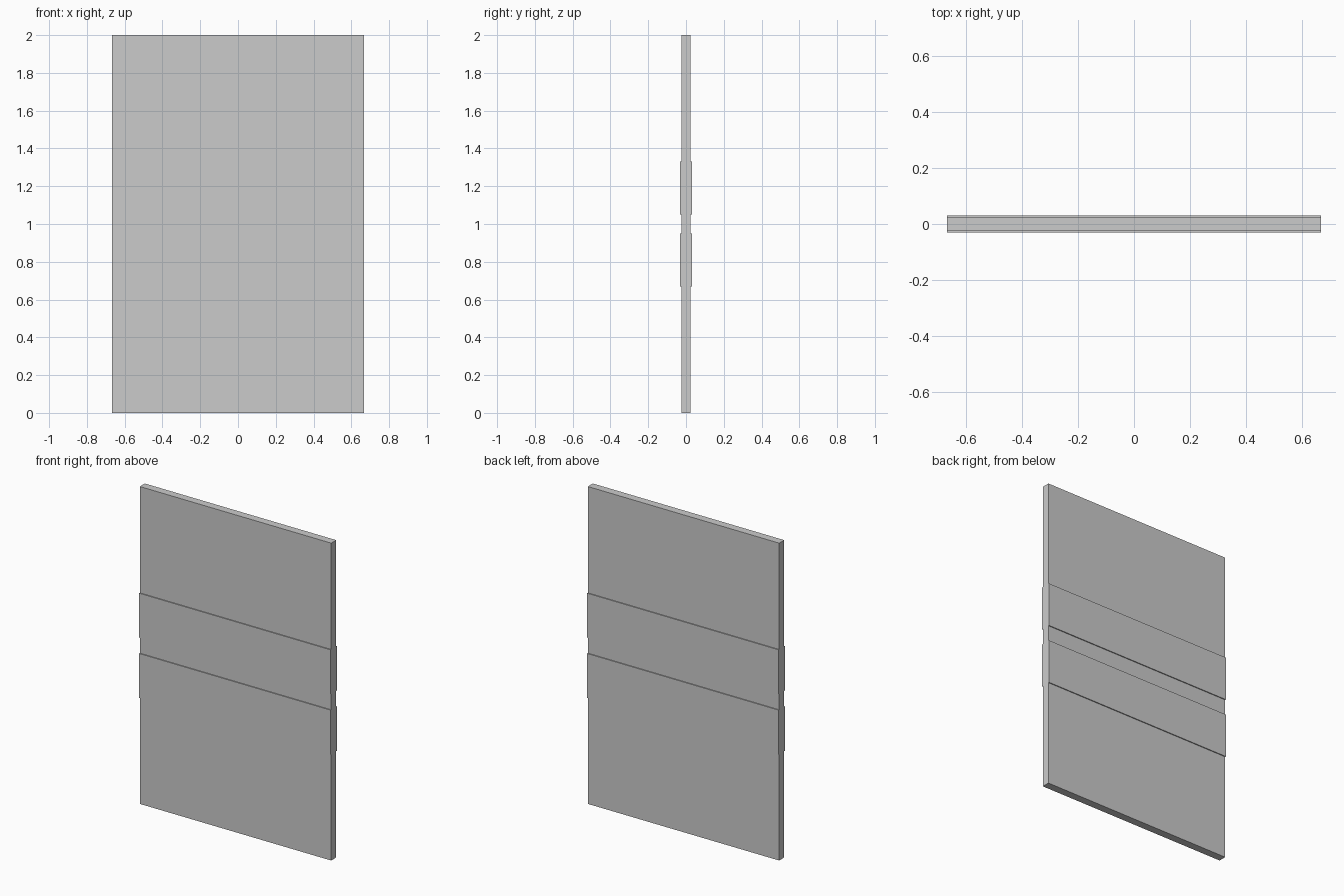
import bpy
import bmesh

if "Cube" in bpy.data.objects:
    bpy.data.objects.remove(bpy.data.objects["Cube"])

HALF_W = 0.667    # half width of the panel
CORE = 0.025      # half thickness of the plain panel
BAND = 0.031      # half thickness at the raised bands

# Side profile of the back half: (y, z), bottom to top, with two raised bands
half = [(CORE, 0.0)]
for z0, z1 in ((0.67, 0.95), (1.05, 1.33)):
    half += [(CORE, z0), (BAND, z0), (BAND, z1), (CORE, z1)]
half.append((CORE, 2.0))

# Mirror to the front half to close the outline
profile = half + [(-y, z) for y, z in reversed(half)]

# Panel: outline swept across the width
bm = bmesh.new()
face = bm.faces.new([bm.verts.new((-HALF_W, y, z)) for y, z in profile])
swept = bmesh.ops.extrude_face_region(bm, geom=[face], use_keep_orig=True)
verts = [g for g in swept["geom"] if isinstance(g, bmesh.types.BMVert)]
bmesh.ops.translate(bm, verts=verts, vec=(2 * HALF_W, 0, 0))
bmesh.ops.recalc_face_normals(bm, faces=bm.faces)

mesh = bpy.data.meshes.new("banded_panel")
bm.to_mesh(mesh)
bm.free()
bpy.context.collection.objects.link(bpy.data.objects.new("banded_panel", mesh))
